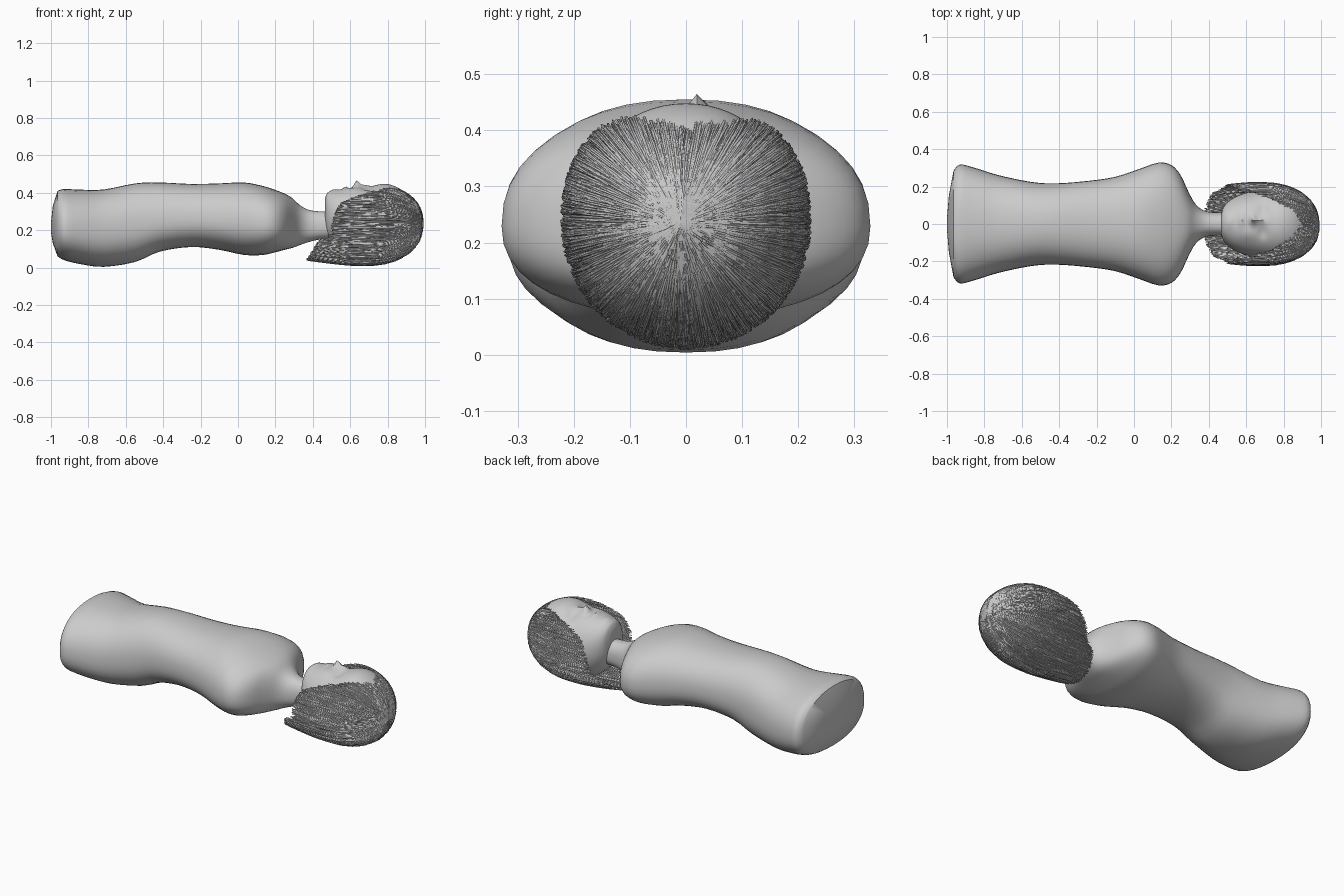
import bpy, bmesh, math, random
from mathutils import Vector

if "Cube" in bpy.data.objects:
    bpy.data.objects.remove(bpy.data.objects["Cube"])

random.seed(4)


def catmull(rows, steps):
    """Smoothly resample rows of numbers."""
    out = []
    for i in range(len(rows) - 1):
        p = [Vector(rows[max(0, min(len(rows) - 1, i + k))]) for k in (-1, 0, 1, 2)]
        for s in range(steps):
            t = s / steps
            out.append(0.5 * (2 * p[1] + (p[2] - p[0]) * t
                       + (2 * p[0] - 5 * p[1] + 4 * p[2] - p[3]) * t * t
                       + (3 * p[1] - p[0] - 3 * p[2] + p[3]) * t ** 3))
    out.append(Vector(rows[-1]))
    return out


def sgn_pow(v, e):
    return math.copysign(abs(v) ** e, v)


def loft(name, rings, sides, expo, mid, tweak=None):
    """Skin rings of (x, z bottom, z top, half width) along x."""
    bm = bmesh.new()
    loops = []
    for x, zb, zt, hw in rings:
        zm = zb + (zt - zb) * mid
        loop = []
        for k in range(sides):
            a = 2 * math.pi * k / sides
            c, s = sgn_pow(math.cos(a), 2 / expo), sgn_pow(math.sin(a), 2 / expo)
            co = Vector((x, hw * c, zm + s * ((zt - zm) if s > 0 else (zm - zb))))
            loop.append(bm.verts.new(tweak(co, s) if tweak else co))
        loops.append(loop)
    for a, b in zip(loops, loops[1:]):
        for k in range(sides):
            j = (k + 1) % sides
            bm.faces.new((a[k], a[j], b[j], b[k]))
    bm.faces.new(loops[0])
    bm.faces.new(loops[-1])
    bmesh.ops.recalc_face_normals(bm, faces=bm.faces)
    me = bpy.data.meshes.new(name)
    bm.to_mesh(me)
    bm.free()
    ob = bpy.data.objects.new(name, me)
    bpy.context.collection.objects.link(ob)
    bpy.ops.object.select_all(action='DESELECT')
    ob.select_set(True)
    bpy.context.view_layer.objects.active = ob
    bpy.ops.object.shade_smooth_by_angle(angle=math.radians(40))
    return ob


# Torso: domed end cap, hips, waist, chest, shoulders and neck
cap = [Vector(r) for r in ((-1.0, .19, .24, .03), (-.99, .13, .33, .15))]
body = catmull([
    (-.965, .06, .41, .285), (-.93, .04, .42, .318), (-.85, .02, .417, .30),
    (-.72, .004, .417, .26), (-.55, .03, .45, .225), (-.42, .085, .455, .217),
    (-.25, .11, .447, .23), (-.10, .095, .45, .252), (.03, .068, .455, .295),
    (.13, .067, .437, .328), (.20, .082, .415, .315), (.25, .095, .395, .26),
    (.29, .105, .372, .175), (.33, .12, .335, .105), (.38, .137, .308, .07),
    (.45, .152, .30, .062), (.55, .155, .30, .065)], 3)
loft("torso", cap + body, 40, 2.3, .44)


# Head with facial relief: (x, y, width x, width y, height)
FEATURES = [
    (.635, .022, .018, .022, .038),    # nose tip
    (.675, .020, .030, .014, .014),    # nose bridge
    (.575, .018, .013, .035, .012),    # lips
    (.508, .012, .020, .040, .008),    # chin
    (.690, .080, .022, .030, -.014),   # eye sockets
    (.690, -.045, .022, .030, -.014),
    (.605, .085, .040, .035, .006),    # cheeks
    (.605, -.055, .040, .035, .006),
]


def face(co, s):
    if s > .3:
        for fx, fy, wx, wy, h in FEATURES:
            co.z += h * math.exp(-((co.x - fx) / wx) ** 2 - ((co.y - fy) / wy) ** 2)
    return co


skull = catmull([
    (.465, .22, .37, .05), (.478, .17, .398, .09), (.51, .12, .410, .125),
    (.56, .075, .420, .153), (.62, .048, .426, .172), (.70, .033, .432, .186),
    (.78, .030, .448, .190), (.85, .050, .430, .178), (.91, .085, .387, .148),
    (.95, .13, .338, .108), (.975, .18, .29, .06), (.983, .225, .25, .012)], 6)
loft("head", skull, 64, 2.1, .5, face)


# Hair: strands swept from the crown over the scalp, open around the face
HAIRLINE = [(0, .85), (.35, .83), (.6, .76), (.85, .63), (1.1, .55), (1.5, .51),
            (1.9, .49), (2.1, .43), (2.6, .39), (3.2, .37)]


def hair_end(a):
    for (a0, e0), (a1, e1) in zip(HAIRLINE, HAIRLINE[1:]):
        if a <= a1:
            return e0 + (e1 - e0) * (a - a0) / (a1 - a0)
    return HAIRLINE[-1][1]


def hair_point(d, phi, lift):
    """Point at path length d from the crown, at angle phi from face-up."""
    arc = .42
    if d < arc:
        th = d / arc * math.pi / 2
        x, r = .70 + .29 * math.cos(th), max(0, math.sin(th)) ** .85
    else:
        x = .70 - (d - arc)
        r = 1 - .75 * max(0, d - arc - .08) ** 1.3
    s, c = math.sin(phi), math.cos(phi)
    e = 2 / 2.35 if c > 0 else 1
    h = .208 if c > 0 else .215
    return Vector((x, r * lift * .213 * sgn_pow(s, e) - .01 * (1 - r),
                   .235 + r * lift * h * sgn_pow(c, e)))


cu = bpy.data.curves.new("hair", 'CURVE')
cu.dimensions = '3D'
cu.bevel_depth = .0021
cu.bevel_resolution = 0
cu.use_fill_caps = False
for i in range(2400):
    phi = random.uniform(-math.pi, math.pi)
    end = hair_end(abs(phi)) + random.uniform(-.01, .05)
    if end > .70:
        length = .42 * math.acos(min(1, (end - .70) / .29)) / (math.pi / 2)
    else:
        length = .42 + .70 - end
    start = random.uniform(.0, .02) if i % 3 else random.uniform(.02, .6) * length
    lift = random.uniform(.985, 1.045)
    twist = random.uniform(-.07, .07)
    sp = cu.splines.new('POLY')
    n = 9
    sp.points.add(n - 1)
    for k in range(n):
        t = k / (n - 1)
        p = hair_point(start + (length - start) * t, phi + twist * (t - .5), lift)
        sp.points[k].co = (*p, 1)
hair = bpy.data.objects.new("hair", cu)
bpy.context.collection.objects.link(hair)
bpy.ops.object.select_all(action='DESELECT')
hair.select_set(True)
bpy.context.view_layer.objects.active = hair
bpy.ops.object.convert(target='MESH')
